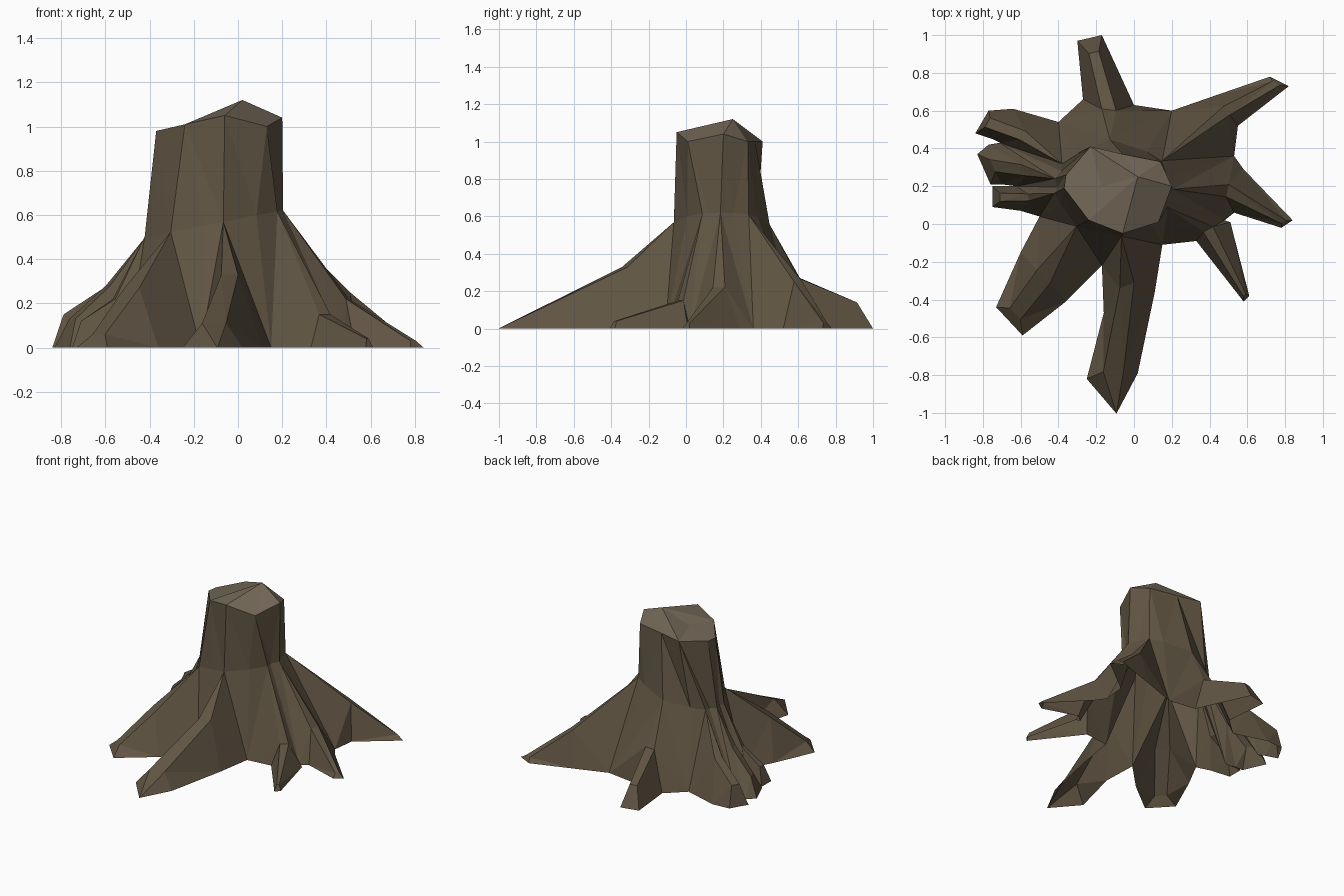
import bpy, bmesh, math
from mathutils import Vector

if "Cube" in bpy.data.objects:
    bpy.data.objects.remove(bpy.data.objects["Cube"])


def material(name, rgb):
    m = bpy.data.materials.new(name)
    m.diffuse_color = (*rgb, 1)
    m.use_nodes = True
    m.node_tree.nodes["Principled BSDF"].inputs["Base Color"].default_value = m.diffuse_color
    return m


bark = material("bark", (0.118, 0.09, 0.056))
cut_wood = material("cut_wood", (0.17, 0.135, 0.095))

# Roots counter-clockwise: ground outline (mid a, tip a, tip b, mid b),
# ridge (mid height, mid pull-in, tip height, tip pull-in), nose length,
# then the valley after the root
ROOTS = [
    ((.53, .06), (.78, -.02), (.84, .02), (.58, .29), (.22, .06, .03, .02), 0, (.53, .36)),
    ((.55, .52), (.82, .73), (.72, .78), (.43, .68), (.25, .0, .03, .02), 0, (.20, .60)),
    ((.00, .63), (-.17, 1.0), (-.30, .97), (-.27, .66), (.27, .04, .14, .08), 0, (-.40, .54)),
    ((-.64, .61), (-.77, .60), (-.84, .48), (-.75, .45), (.27, .12, .15, .03), 0, (-.71, .43)),
    ((-.77, .42), (-.83, .37), (-.76, .21), (-.70, .21), (.28, .15, .13, .05), 0, (-.62, .20)),
    ((-.64, .20), (-.75, .20), (-.75, .09), (-.60, .07), (.22, .06, .12, .04), 0, (-.50, .04)),
    ((-.60, -.15), (-.73, -.44), (-.59, -.59), (-.36, -.41), (.27, .0, .06, .05), 0, (-.17, -.22)),
    ((-.16, -.47), (-.25, -.82), (.02, -.79), (.11, -.36), (.33, .09, .11, .03), .2, (.15, -.11)),
    ((.33, -.09), (.58, -.41), (.61, -.38), (.51, .01), (.15, .03, .04, .02), 0, (.48, .02)),
]
# Sawn rim, one point above each root
RIM = [(.20, .20, 1.04), (.14, .33, 1.0), (-.06, .37, 1.0), (-.23, .41, 1.0),
       (-.36, .26, .98), (-.37, .19, .98), (-.24, .02, 1.01), (-.06, -.05, 1.05),
       (.13, .01, 1.0)]
CENTRE = Vector((-.11, .19, 0))

bm = bmesh.new()


def vert(p, z=None):
    return bm.verts.new((p[0], p[1], p[2] if z is None else z))


def face(*vs, mat=0):
    bm.faces.new(vs).material_index = mat


def collar(p, scale):
    """Point on the flare where the trunk meets the roots, in direction p."""
    a = math.atan2(p[1] - CENTRE.y, p[0] - CENTRE.x)
    z = .56 + .06 * math.cos(a)
    return vert(CENTRE + Vector((.305 * math.cos(a), .25 * math.sin(a), 0)) * scale, z)


n = len(ROOTS)
valley = [vert(r[-1], 0) for r in ROOTS]
valley_top = [collar(r[-1], .97) for r in ROOTS]
ridge_top = []
rim = [vert(p) for p in RIM]

# Roots: ridge crown, two flanks and an end cap
for i, (ma, ta, tb, mb, (zm, pm, zt, pt), nose, _) in enumerate(ROOTS):
    ma, ta, tb, mb = (Vector(p) for p in (ma, ta, tb, mb))
    mid, tip = (ma + mb) / 2, (ta + tb) / 2
    out = (tip - mid).normalized()
    c = collar(mid, 1.03)
    ridge_top.append(c)
    inward = (CENTRE.to_2d() - mid).normalized() * pm
    gma, gta, gtb, gmb = (vert(p, 0) for p in (ma, ta, tb, mb))
    rma, rmb = (vert(ma.lerp(mb, t) + inward, zm) for t in (.36, .64))
    rta, rtb = (vert(ta.lerp(tb, t) - out * pt, zt) for t in (.3, .7))
    face(c, rma, rmb)
    face(rma, rta, rtb, rmb)
    face(c, valley[i - 1], gma, rma)
    face(rma, gma, gta, rta)
    face(c, rmb, gmb, valley[i])
    face(rmb, rtb, gtb, gmb)
    if nose:
        edge = (tb - ta).normalized()
        g = vert(tip + Vector((edge.y, -edge.x)) * nose, 0)
        face(rta, gta, g)
        face(rta, g, rtb)
        face(rtb, g, gtb)
    else:
        face(rta, gta, gtb, rtb)

# Trunk wall and the valleys between roots
peak, dip = vert((.02, .25, 1.12)), vert((-.17, .20, 1.02))
for i in range(n):
    j = (i + 1) % n
    face(ridge_top[i], valley[i], valley_top[i])
    face(valley_top[i], valley[i], ridge_top[j])
    face(ridge_top[i], valley_top[i], rim[i])
    face(valley_top[i], ridge_top[j], rim[j], rim[i])
    # Broken top: high peak on one side, lower shelf on the other
    face(rim[i], rim[j], dip if 3 <= i < 6 else peak, mat=1)
face(rim[3], dip, peak, mat=1)
face(rim[6], peak, dip, mat=1)

bmesh.ops.triangulate(bm, faces=[f for f in bm.faces if len(f.verts) > 3])
bmesh.ops.recalc_face_normals(bm, faces=bm.faces)
if sum(f.normal.z * f.calc_area() for f in bm.faces) < 0:
    bmesh.ops.reverse_faces(bm, faces=bm.faces)
mesh = bpy.data.meshes.new("tree_stump")
bm.to_mesh(mesh)
bm.free()
mesh.materials.append(bark)
mesh.materials.append(cut_wood)
bpy.context.collection.objects.link(bpy.data.objects.new("tree_stump", mesh))
